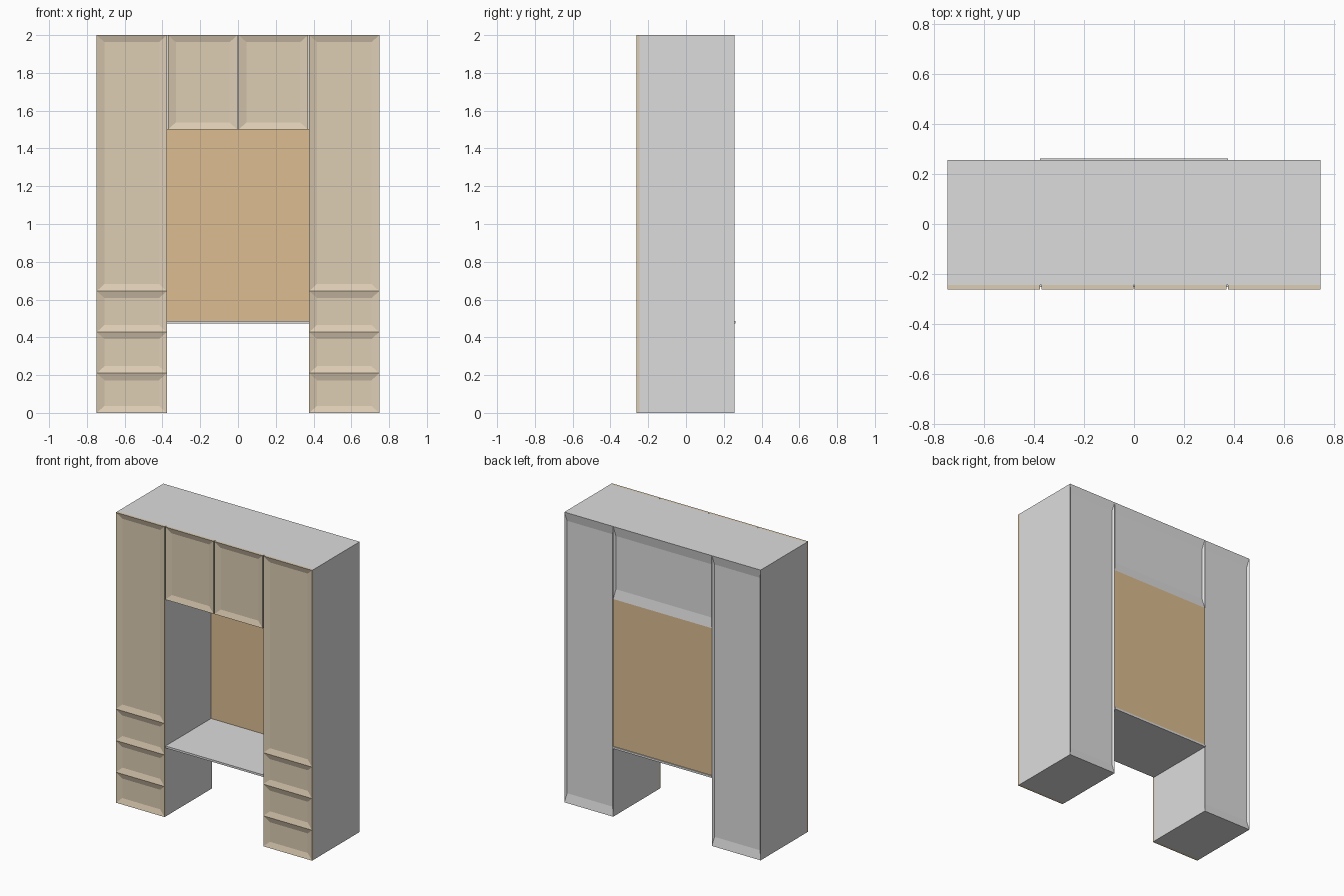
import bpy
import bmesh
from mathutils import Matrix, Vector

if "Cube" in bpy.data.objects:
    bpy.data.objects.remove(bpy.data.objects["Cube"], do_unlink=True)


def material(name, rgb):
    m = bpy.data.materials.new(name)
    m.use_nodes = True
    m.diffuse_color = (*rgb, 1)
    m.node_tree.nodes["Principled BSDF"].inputs["Base Color"].default_value = (*rgb, 1)
    return m


GREY = material("grey carcass", (0.72, 0.72, 0.72))
BEIGE = material("beige fronts", (0.72, 0.61, 0.455))
TAN = material("tan back board", (0.72, 0.505, 0.28))

# Main planes
FRONT, DOOR_BACK, BACK = -0.262, -0.245, 0.256
OUTER, INNER = 0.748, 0.376
TOP, UPPER_BOTTOM = 2.0, 1.5


def slab(name, xs, ys, zs, mat, cuts=(), facing=0, inset=(0, 0), depth=0.012):
    """Box split at heights; each cell facing +y or -y gets a sunken panel."""
    low = Vector((min(xs), ys[0], zs[0]))
    high = Vector((max(xs), ys[1], zs[1]))
    bm = bmesh.new()
    bmesh.ops.create_cube(bm, size=1, matrix=Matrix.Translation((low + high) / 2)
                          @ Matrix.Diagonal((*(high - low), 1)))
    for z in cuts:
        bmesh.ops.bisect_plane(bm, geom=bm.verts[:] + bm.edges[:] + bm.faces[:],
                               plane_co=(0, 0, z), plane_no=(0, 0, 1))
    bm.normal_update()
    if facing:
        cells = [f for f in bm.faces if f.normal.y * facing > 0.9]
        bmesh.ops.inset_individual(bm, faces=cells, thickness=0.005)
        for f in cells:
            mid = f.calc_center_median()
            for v in f.verts:
                # inset_individual leaves a uniform margin; widen it to the frame size
                v.co.x += (inset[0] - 0.005) * (1 if v.co.x < mid.x else -1)
                v.co.z += (inset[1] - 0.005) * (1 if v.co.z < mid.z else -1)
                v.co.y -= facing * depth
    bmesh.ops.recalc_face_normals(bm, faces=bm.faces[:])
    mesh = bpy.data.meshes.new(name)
    bm.to_mesh(mesh)
    bm.free()
    mesh.materials.append(mat)
    obj = bpy.data.objects.new(name, mesh)
    bpy.context.collection.objects.link(obj)
    return obj


for side, s in (("left", 1), ("right", -1)):
    # Tall side cabinet with a rear panel set into its frame
    slab(f"{side}_tower", (s * INNER, s * OUTER), (DOOR_BACK, BACK), (0, TOP), GREY,
         facing=1, inset=(0.014, 0.063))
    # Door above three drawers
    slab(f"{side}_tower_front", (s * (INNER + 0.001), s * OUTER), (FRONT, DOOR_BACK),
         (0, TOP), BEIGE, cuts=(0.21, 0.428, 0.645), facing=-1, inset=(0.043, 0.039))
    # Door of the bridging cabinet
    slab(f"{side}_upper_door", (s * 0.003, s * 0.371), (FRONT, DOOR_BACK),
         (UPPER_BOTTOM, TOP), BEIGE, facing=-1, inset=(0.043, 0.039))

# Bridging cabinet between the towers
slab("upper_cabinet", (-INNER, INNER), (DOOR_BACK, BACK), (UPPER_BOTTOM, TOP), GREY,
     facing=1, inset=(0.014, 0.068))

# Desk shelf and the board behind it
slab("desk_shelf", (-INNER, INNER), (-0.252, 0.262), (0.472, 0.486), GREY)
slab("back_board", (-INNER, INNER), (0.244, BACK), (0.486, UPPER_BOTTOM), TAN)
